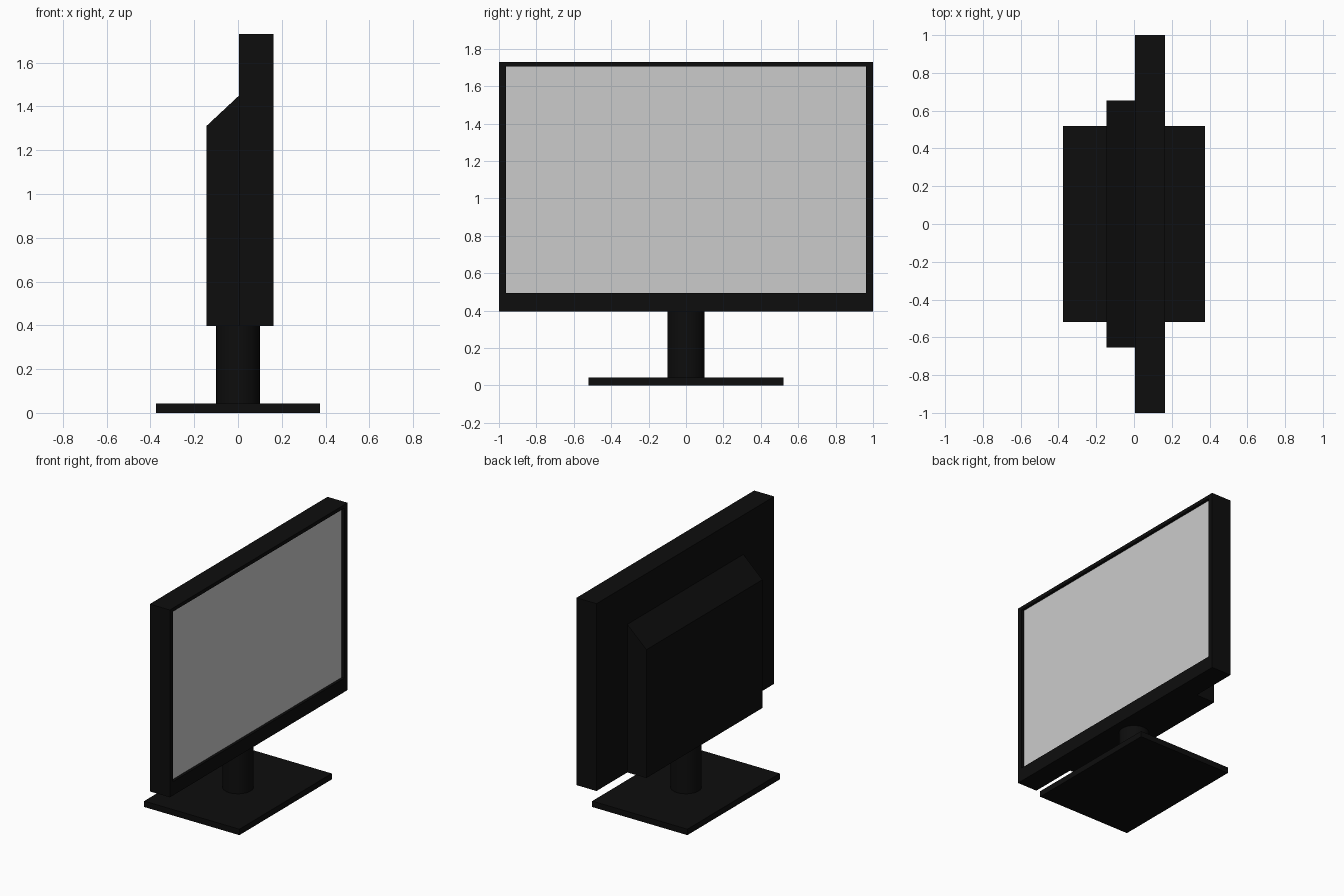
import bpy, bmesh

if "Cube" in bpy.data.objects:
    bpy.data.objects.remove(bpy.data.objects["Cube"])

black = bpy.data.materials.new("black_plastic")
black.diffuse_color = (0.004, 0.004, 0.004, 1)
black.use_nodes = True
black.node_tree.nodes["Principled BSDF"].inputs["Base Color"].default_value = black.diffuse_color


def add_mesh(name, bm, material=None):
    bmesh.ops.recalc_face_normals(bm, faces=bm.faces)
    mesh = bpy.data.meshes.new(name)
    bm.to_mesh(mesh)
    bm.free()
    obj = bpy.data.objects.new(name, mesh)
    bpy.context.collection.objects.link(obj)
    if material:
        mesh.materials.append(material)
    return obj


def prism(name, profile, half_width, material):
    """Extrude an x-z profile symmetrically along y."""
    bm = bmesh.new()
    face = bm.faces.new([bm.verts.new((x, -half_width, z)) for x, z in profile])
    ext = bmesh.ops.extrude_face_region(bm, geom=[face])
    verts = [v for v in ext["geom"] if isinstance(v, bmesh.types.BMVert)]
    bmesh.ops.translate(bm, verts=verts, vec=(0, 2 * half_width, 0))
    return add_mesh(name, bm, material)


# Foot plate
prism("base", [(-0.375, 0), (0.375, 0), (0.375, 0.042), (-0.375, 0.042)], 0.52, black)

# Round stand column
bpy.ops.mesh.primitive_cylinder_add(vertices=32, radius=0.1, depth=0.358,
                                    location=(0, 0, 0.221))
neck = bpy.context.object
neck.name = "neck"
neck.data.materials.append(black)
bpy.ops.object.shade_smooth_by_angle()

# Rear housing with sloped top
prism("rear_housing", [(-0.145, 0.396), (0.005, 0.396), (0.005, 1.45), (-0.145, 1.31)],
      0.653, black)

# Display frame: front face is inset and pushed back to form the screen recess
FRONT, DEPTH = 0.163, 0.02
SCREEN_Y, SCREEN_Z = 0.963, (0.495, 1.705)
frame = prism("display_frame", [(0.005, 0.396), (FRONT, 0.396), (FRONT, 1.73), (0.005, 1.73)],
              1.0, black)
bm = bmesh.new()
bm.from_mesh(frame.data)
face = max(bm.faces, key=lambda f: f.calc_center_median().x)
bmesh.ops.inset_individual(bm, faces=[face], thickness=0.03)
for v in face.verts:
    v.co.y = SCREEN_Y if v.co.y > 0 else -SCREEN_Y
    v.co.z = SCREEN_Z[1] if v.co.z > 1 else SCREEN_Z[0]
bmesh.ops.inset_individual(bm, faces=[face], thickness=0)
for v in face.verts:
    v.co.x -= DEPTH
bmesh.ops.delete(bm, geom=[face], context='FACES_ONLY')
bm.to_mesh(frame.data)
bm.free()

# Screen panel closing the recess
bm = bmesh.new()
corners = [(-SCREEN_Y, SCREEN_Z[0]), (SCREEN_Y, SCREEN_Z[0]),
           (SCREEN_Y, SCREEN_Z[1]), (-SCREEN_Y, SCREEN_Z[1])]
screen_face = bm.faces.new([bm.verts.new((FRONT - DEPTH, y, z)) for y, z in corners])
screen = add_mesh("screen", bm)
if screen.data.polygons[0].normal.x < 0:
    screen.data.flip_normals()
